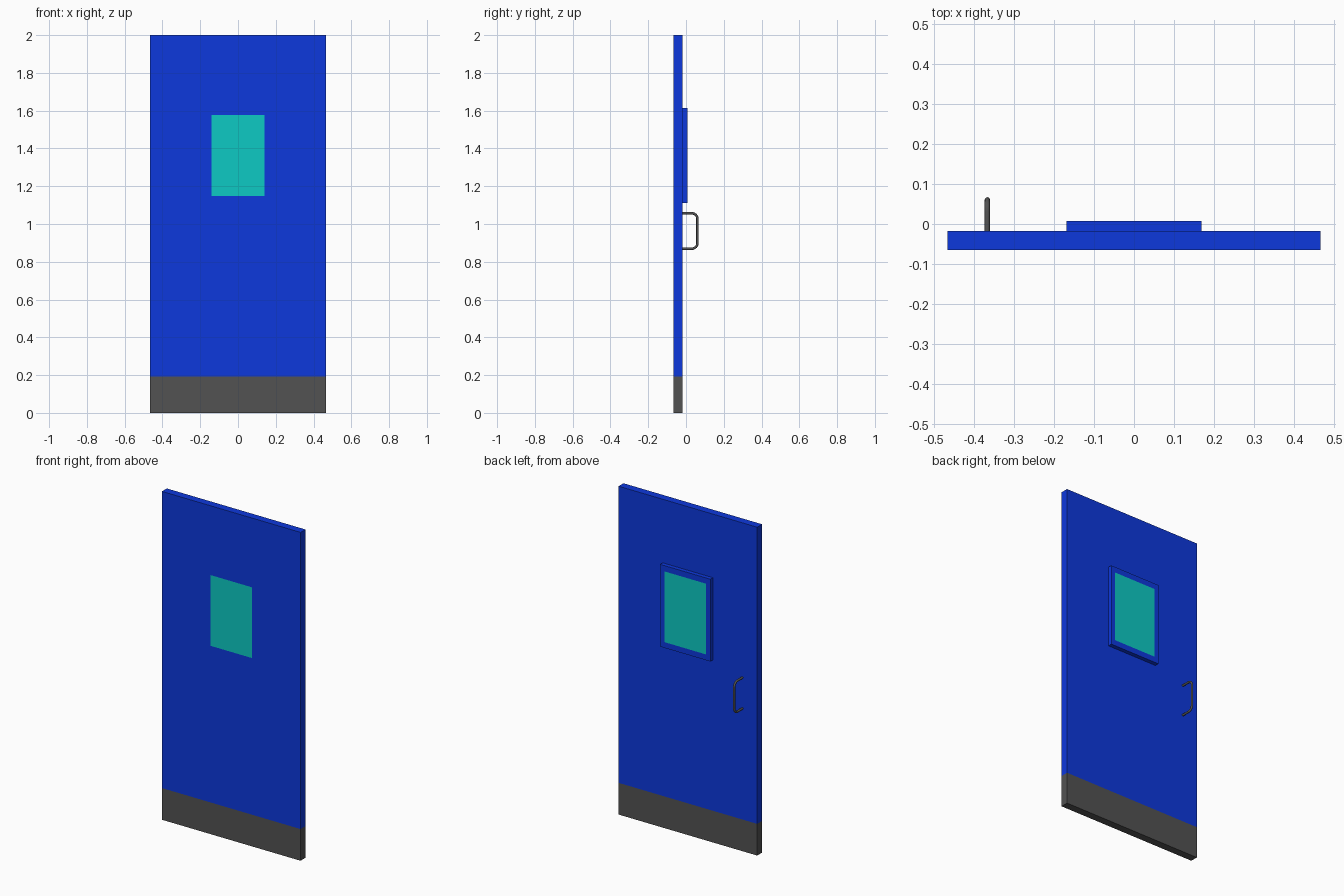
import bpy, bmesh, math
from mathutils import Vector

if "Cube" in bpy.data.objects:
    bpy.data.objects.remove(bpy.data.objects["Cube"])


def material(name, rgb):
    mat = bpy.data.materials.new(name)
    mat.diffuse_color = (*rgb, 1)
    mat.use_nodes = True
    mat.node_tree.nodes["Principled BSDF"].inputs["Base Color"].default_value = mat.diffuse_color
    return mat


BLUE = material("blue_paint", (0.004, 0.04, 0.72))
TEAL = material("teal_glass", (0.004, 0.59, 0.55))
DARK = material("dark_grey", (0.085, 0.085, 0.085))


def finish(name, bm, mat):
    bmesh.ops.recalc_face_normals(bm, faces=bm.faces)
    mesh = bpy.data.meshes.new(name)
    bm.to_mesh(mesh)
    bm.free()
    mesh.materials.append(mat)
    obj = bpy.data.objects.new(name, mesh)
    bpy.context.collection.objects.link(obj)
    return obj


def slab(name, rect, y0, y1, mat, hole=None):
    """Upright slab from a rectangle (x0, x1, z0, z1), with an optional rectangular hole."""
    bm = bmesh.new()

    def loop(r, y):
        x0, x1, z0, z1 = r
        return [bm.verts.new((x, y, z)) for x, z in ((x0, z0), (x1, z0), (x1, z1), (x0, z1))]

    def bridge(a, b):
        for i in range(4):
            j = (i + 1) % 4
            bm.faces.new((a[i], a[j], b[j], b[i]))

    front, back = loop(rect, y0), loop(rect, y1)
    bridge(front, back)
    if hole:
        hole_front, hole_back = loop(hole, y0), loop(hole, y1)
        bridge(front, hole_front)
        bridge(hole_front, hole_back)
        bridge(hole_back, back)
    else:
        bm.faces.new(front)
        bm.faces.new(back)
    return finish(name, bm, mat)


W = 0.467                      # half door width
Y0, Y1, Y2 = -0.065, -0.018, 0.007   # door front, door back, frame back
KICK = 0.193                   # kick plate height
window = (-0.141, 0.141, 1.147, 1.578)

# Door leaf with window opening, kick plate, window frame and glass
slab("door_panel", (-W, W, KICK, 2.0), Y0, Y1, BLUE, window)
slab("kick_plate", (-W, W, 0.0, KICK), Y0, Y1, DARK)
slab("window_frame", (-0.169, 0.169, 1.112, 1.613), Y1, Y2, BLUE, window)
slab("window_glass", window, Y0, Y2, TEAL)

# Pull handle: round bar swept along a U with rounded corners
X, R, BAR = -0.367, 0.03, 0.0065
y_out, z_lo, z_hi = 0.067 - BAR, 0.869, 1.057
path = [Vector((X, Y1, z_lo))]
for cz, start in ((z_lo + R, -90), (z_hi - R, 0)):
    for k in range(7):
        a = math.radians(start + 15 * k)
        path.append(Vector((X, y_out - R + R * math.cos(a), cz + R * math.sin(a))))
path.append(Vector((X, Y1, z_hi)))

bm = bmesh.new()
SIDES = 12
rings = []
for i, p in enumerate(path):
    tangent = (path[min(i + 1, len(path) - 1)] - path[max(i - 1, 0)]).normalized()
    if i == 1:
        tangent = Vector((0, 1, 0))
    if i == len(path) - 2:
        tangent = Vector((0, -1, 0))
    side = Vector((1, 0, 0))
    up = tangent.cross(side)
    rings.append([bm.verts.new(p + BAR * (math.cos(t) * side + math.sin(t) * up))
                  for t in (2 * math.pi * k / SIDES for k in range(SIDES))])
for a, b in zip(rings, rings[1:]):
    for k in range(SIDES):
        n = (k + 1) % SIDES
        bm.faces.new((a[k], a[n], b[n], b[k]))
bm.faces.new(rings[0])
bm.faces.new(rings[-1])
handle = finish("pull_handle", bm, DARK)
bpy.context.view_layer.objects.active = handle
handle.select_set(True)
bpy.ops.object.shade_smooth_by_angle(angle=math.radians(40))
